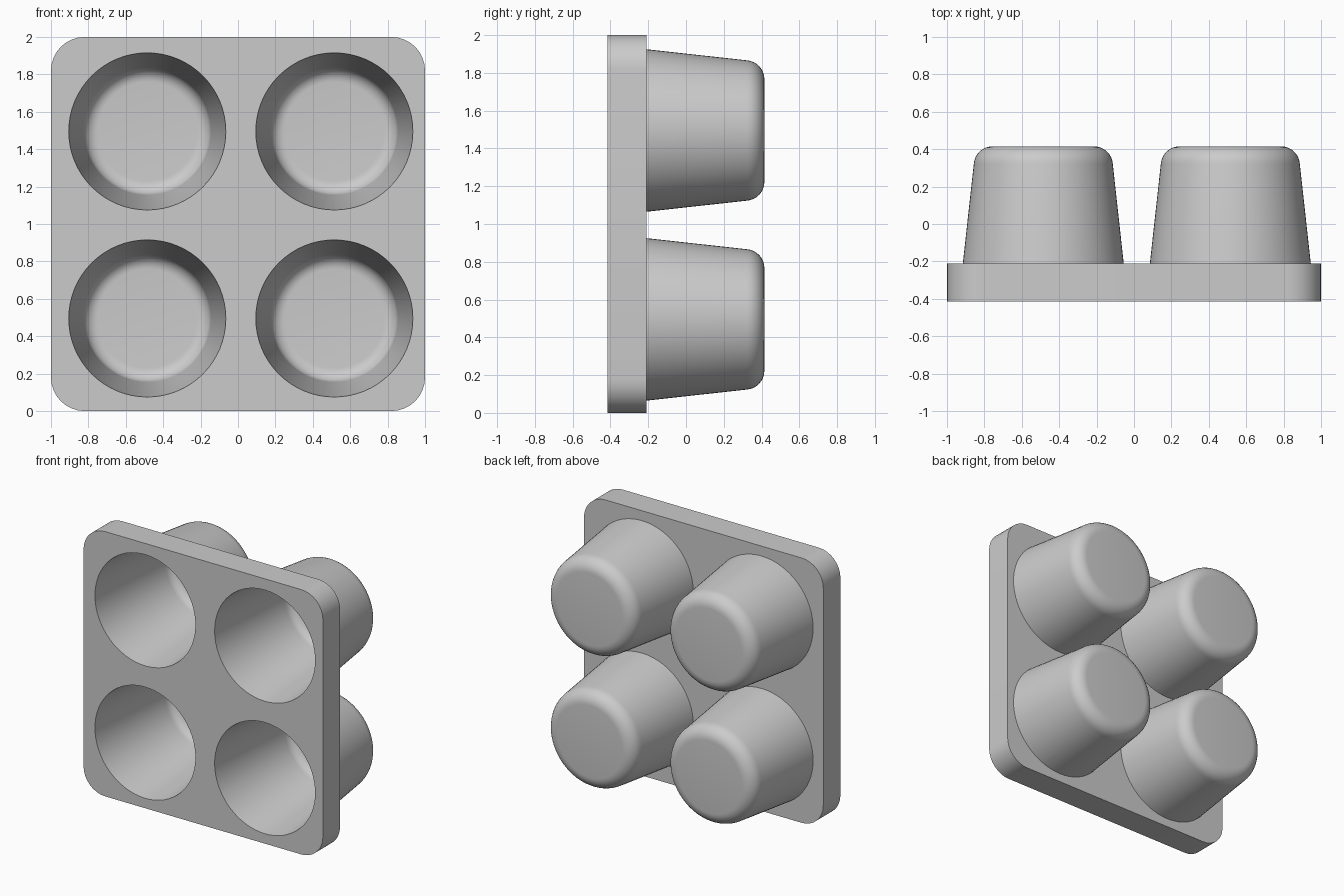
import bpy, bmesh
from math import sin, cos, pi, radians

if "Cube" in bpy.data.objects:
    bpy.data.objects.remove(bpy.data.objects["Cube"])

FRONT, BACK, END = -0.415, -0.21, 0.415


def make_object(name, bm):
    bmesh.ops.recalc_face_normals(bm, faces=bm.faces[:])
    mesh = bpy.data.meshes.new(name)
    bm.to_mesh(mesh)
    bm.free()
    obj = bpy.data.objects.new(name, mesh)
    bpy.context.collection.objects.link(obj)
    return obj


def tapered_plug(name, cx, cz, y0, r0, y1, fillet, slope=0.111, sides=64, steps=8):
    """Solid of revolution along y: tapered wall, rounded end, flat caps."""
    wall = r0 - slope * (y1 - fillet - y0)
    profile = [(r0, y0)]
    for i in range(steps + 1):
        a = 0.07 + (pi / 2 - 0.07) * i / steps
        profile.append((wall - fillet + fillet * cos(a), y1 - fillet + fillet * sin(a)))
    bm = bmesh.new()
    rings = [[bm.verts.new((cx + r * cos(2 * pi * k / sides), y, cz + r * sin(2 * pi * k / sides)))
              for k in range(sides)] for r, y in profile]
    for a, b in zip(rings, rings[1:]):
        for k in range(sides):
            n = (k + 1) % sides
            bm.faces.new((a[k], a[n], b[n], b[k]))
    bm.faces.new(rings[0])
    bm.faces.new(rings[-1])
    return make_object(name, bm)


# Rounded square plate
radius, steps = 0.18, 8
bm = bmesh.new()
outline = []
for q, (sx, sz) in enumerate([(1, 1), (-1, 1), (-1, -1), (1, -1)]):
    for i in range(steps + 1):
        a = pi / 2 * (q + i / steps)
        outline.append(bm.verts.new((sx * (1 - radius) + radius * cos(a), FRONT,
                                     1 + sz * (1 - radius) + radius * sin(a))))
face = bm.faces.new(outline)
extruded = bmesh.ops.extrude_face_region(bm, geom=[face], use_keep_orig=True)
new_verts = [g for g in extruded["geom"] if isinstance(g, bmesh.types.BMVert)]
bmesh.ops.translate(bm, verts=new_verts, vec=(0, BACK - FRONT, 0))
tray = make_object("cup_tray", bm)

# Four cups joined to the plate, then hollowed from the front
centres = [(x, z) for x in (-0.485, 0.515) for z in (0.495, 1.495)]
cups = [tapered_plug("cup", x, z, -0.30, 0.44, END, 0.10) for x, z in centres]
bores = [tapered_plug("cup_bore", x, z, -0.50, 0.4294, END - 0.035, 0.075) for x, z in centres]
for parts, operation in ((cups, 'UNION'), (bores, 'DIFFERENCE')):
    for part in parts:
        part.hide_render = True
        mod = tray.modifiers.new(part.name, 'BOOLEAN')
        mod.operation = operation
        mod.solver = 'EXACT'
        mod.object = part

# Apply the cuts, remove helpers, smooth the round surfaces
bpy.ops.object.select_all(action='DESELECT')
tray.select_set(True)
bpy.context.view_layer.objects.active = tray
for mod in list(tray.modifiers):
    bpy.ops.object.modifier_apply(modifier=mod.name)
for part in cups + bores:
    bpy.data.objects.remove(part)
bpy.ops.object.shade_smooth_by_angle(angle=radians(30))
